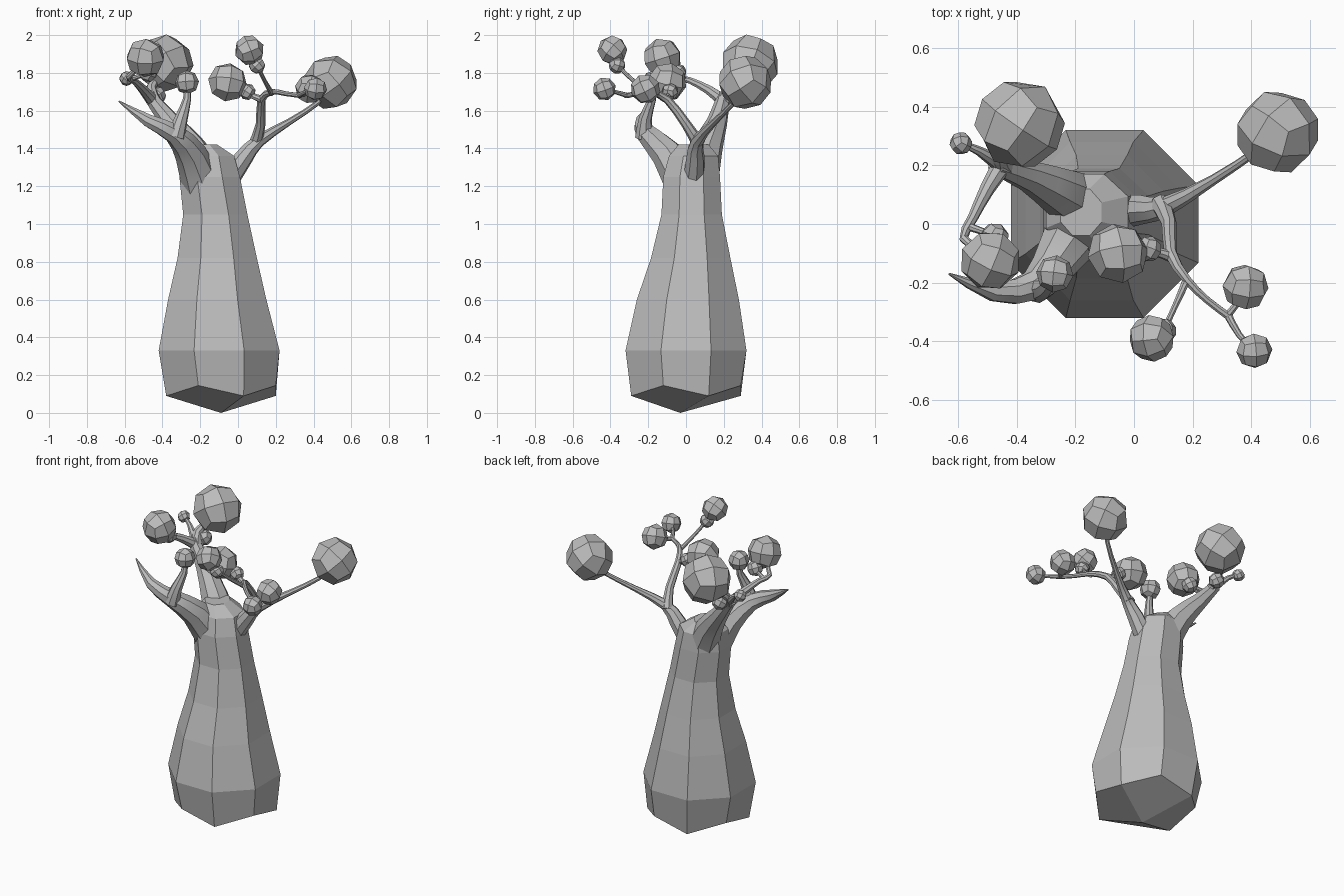
import bpy, bmesh, math, random
from mathutils import Vector, Matrix, Euler

random.seed(4)
cube = bpy.data.objects.get("Cube")
if cube:
    bpy.data.objects.remove(cube)

grey = bpy.data.materials.new("plain_grey")
grey.use_nodes = True
GREY = (0.5, 0.5, 0.5, 1)
grey.diffuse_color = GREY
grey.node_tree.nodes["Principled BSDF"].inputs["Base Color"].default_value = GREY


def finish(name, bm, smooth=None):
    bmesh.ops.recalc_face_normals(bm, faces=bm.faces[:])
    mesh = bpy.data.meshes.new(name)
    bm.to_mesh(mesh)
    bm.free()
    mesh.materials.append(grey)
    ob = bpy.data.objects.new(name, mesh)
    bpy.context.collection.objects.link(ob)
    if smooth:
        bpy.ops.object.select_all(action='DESELECT')
        ob.select_set(True)
        bpy.context.view_layer.objects.active = ob
        bpy.ops.object.shade_smooth_by_angle(angle=math.radians(smooth))
    return ob


def bridge(bm, a, b):
    n = len(a)
    for i in range(n):
        bm.faces.new((a[i], a[(i + 1) % n], b[(i + 1) % n], b[i]))


def spline(pts, t):
    """Smooth interpolation through (x, y, z, radius) points."""
    i = min(int(t), len(pts) - 2)
    f = t - i
    p = [Vector(pts[max(0, min(len(pts) - 1, i + k))]) for k in (-1, 0, 1, 2)]
    return 0.5 * (2 * p[1] + (p[2] - p[0]) * f + (2 * p[0] - 5 * p[1] + 4 * p[2] - p[3]) * f * f
                  + (3 * p[1] - p[0] - 3 * p[2] + p[3]) * f ** 3)


def limb(name, pts, sides=8, steps=2):
    """Tapered tube swept along a smooth path."""
    count = (len(pts) - 1) * steps
    path = [spline(pts, k / steps) for k in range(count + 1)]
    bm = bmesh.new()
    rings, side = [], Vector((0.6, 0.8, 0))
    for k, p in enumerate(path):
        ahead = (path[min(k + 1, count)].xyz - path[max(k - 1, 0)].xyz).normalized()
        side = (side - ahead * side.dot(ahead)).normalized()
        other = ahead.cross(side)
        ring = []
        for s in range(sides):
            a = math.tau * s / sides
            ring.append(bm.verts.new(p.xyz + (side * math.cos(a) + other * math.sin(a)) * max(p.w, 0.004)))
        rings.append(ring)
    for a, b in zip(rings, rings[1:]):
        bridge(bm, a, b)
    bm.faces.new(rings[0])
    bm.faces.new(rings[-1])
    return finish(name, bm, 35)


# Swollen eight-sided trunk: z, centre x, centre y, half width, half depth
profile = [(0.12, -0.09, 0.0, 0.29, 0.29), (0.33, -0.10, 0.0, 0.32, 0.32),
           (0.60, -0.11, 0.01, 0.26, 0.27), (0.82, -0.11, 0.025, 0.21, 0.21),
           (1.05, -0.12, 0.03, 0.17, 0.16), (1.25, -0.15, 0.03, 0.16, 0.15),
           (1.36, -0.16, 0.04, 0.14, 0.13), (1.42, -0.18, 0.04, 0.07, 0.08)]
bm = bmesh.new()
rings = []
for level, (z, cx, cy, rx, ry) in enumerate(profile):
    ring = []
    for k in range(8):
        a = math.tau * (k + 0.5) / 8
        grow = 1 / math.cos(math.pi / 8)
        dz = (0.025 if k % 2 else -0.03) if level == 0 else 0
        ring.append(bm.verts.new((cx + rx * grow * math.cos(a), cy + ry * grow * math.sin(a), z + dz)))
    rings.append(ring)
for a, b in zip(rings, rings[1:]):
    bridge(bm, a, b)
bm.faces.new(rings[-1])
base = bm.verts.new((-0.09, -0.03, 0))
low = rings[0]
for k in range(0, 8, 2):
    bm.faces.new((base, low[k], low[k + 1], low[(k + 2) % 8]))
finish("trunk", bm)

# Main limbs
limb("front_limb", [(-0.19, 0.0, 1.2, 0.11), (-0.25, -0.10, 1.37, 0.085), (-0.34, -0.21, 1.48, 0.055),
                    (-0.48, -0.23, 1.55, 0.035), (-0.63, -0.17, 1.65, 0.004)])
limb("back_limb", [(-0.15, 0.06, 1.2, 0.11), (-0.25, 0.11, 1.40, 0.085), (-0.36, 0.165, 1.54, 0.055),
                   (-0.47, 0.20, 1.68, 0.035)])
limb("left_limb", [(-0.06, 0.04, 1.22, 0.06), (0.03, 0.05, 1.35, 0.05), (0.11, 0.06, 1.44, 0.034),
                   (0.27, 0.15, 1.54, 0.018), (0.42, 0.25, 1.64, 0.014), (0.47, 0.30, 1.72, 0.012)])

# Thin branches
limb("front_upright_branch", [(-0.33, -0.22, 1.46, 0.05), (-0.30, -0.215, 1.56, 0.035),
                              (-0.27, -0.18, 1.66, 0.022), (-0.27, -0.17, 1.73, 0.018)])
limb("back_tall_branch", [(-0.44, 0.19, 1.64, 0.04), (-0.46, 0.24, 1.72, 0.028), (-0.41, 0.31, 1.80, 0.016)])
limb("back_outer_branch", [(-0.45, 0.2, 1.66, 0.03), (-0.53, 0.25, 1.74, 0.016), (-0.59, 0.275, 1.77, 0.01)])
limb("back_inner_twig", [(-0.43, 0.18, 1.63, 0.03), (-0.43, 0.26, 1.68, 0.012)])
limb("crossing_branch", [(-0.45, 0.2, 1.65, 0.035), (-0.50, 0.12, 1.71, 0.026), (-0.55, 0.02, 1.76, 0.018),
                         (-0.58, -0.05, 1.78, 0.016), (-0.51, -0.10, 1.84, 0.012)])
limb("crossing_twig", [(-0.56, -0.01, 1.77, 0.014), (-0.475, -0.04, 1.80, 0.01)])
limb("left_upright_branch", [(0.09, 0.07, 1.42, 0.036), (0.12, 0.0, 1.53, 0.026), (0.125, -0.10, 1.66, 0.022),
                             (0.18, -0.19, 1.70, 0.016), (0.25, -0.26, 1.69, 0.013), (0.33, -0.32, 1.68, 0.014)])
limb("high_branch", [(0.18, -0.19, 1.69, 0.015), (0.14, -0.28, 1.76, 0.011), (0.10, -0.36, 1.84, 0.011),
                     (0.06, -0.39, 1.91, 0.01)])
limb("inner_branch", [(0.125, -0.11, 1.66, 0.02), (0.05, -0.09, 1.69, 0.014), (-0.04, -0.10, 1.74, 0.01)])
limb("fork_left", [(0.32, -0.31, 1.68, 0.014), (0.36, -0.26, 1.69, 0.011), (0.38, -0.22, 1.71, 0.01)])
limb("fork_front", [(0.32, -0.31, 1.68, 0.014), (0.36, -0.38, 1.70, 0.011), (0.41, -0.43, 1.71, 0.01)])

# Faceted leaf clusters: x, y, z, radius
clusters = [(-0.39, 0.34, 1.85, 0.155), (0.49, 0.313, 1.75, 0.145), (-0.49, -0.125, 1.88, 0.105),
            (-0.055, -0.10, 1.75, 0.105), (0.06, -0.39, 1.92, 0.08), (0.38, -0.215, 1.715, 0.08),
            (0.41, -0.432, 1.715, 0.062), (-0.27, -0.17, 1.75, 0.064), (-0.59, 0.275, 1.77, 0.039),
            (-0.475, -0.045, 1.80, 0.05), (0.05, -0.085, 1.70, 0.045), (0.10, -0.365, 1.84, 0.045),
            (-0.43, 0.26, 1.68, 0.05)]
for i, (x, y, z, r) in enumerate(clusters):
    bm = bmesh.new()
    bmesh.ops.create_cube(bm, size=2)
    bmesh.ops.subdivide_edges(bm, edges=bm.edges[:], cuts=1, use_grid_fill=True)
    for v in bm.verts:
        v.co = v.co.normalized() * r
    turn = Euler([random.uniform(0, math.tau) for _ in range(3)]).to_matrix().to_4x4()
    bm.transform(Matrix.Translation((x, y, z)) @ turn)
    finish("leaf_cluster_%d" % (i + 1), bm)
